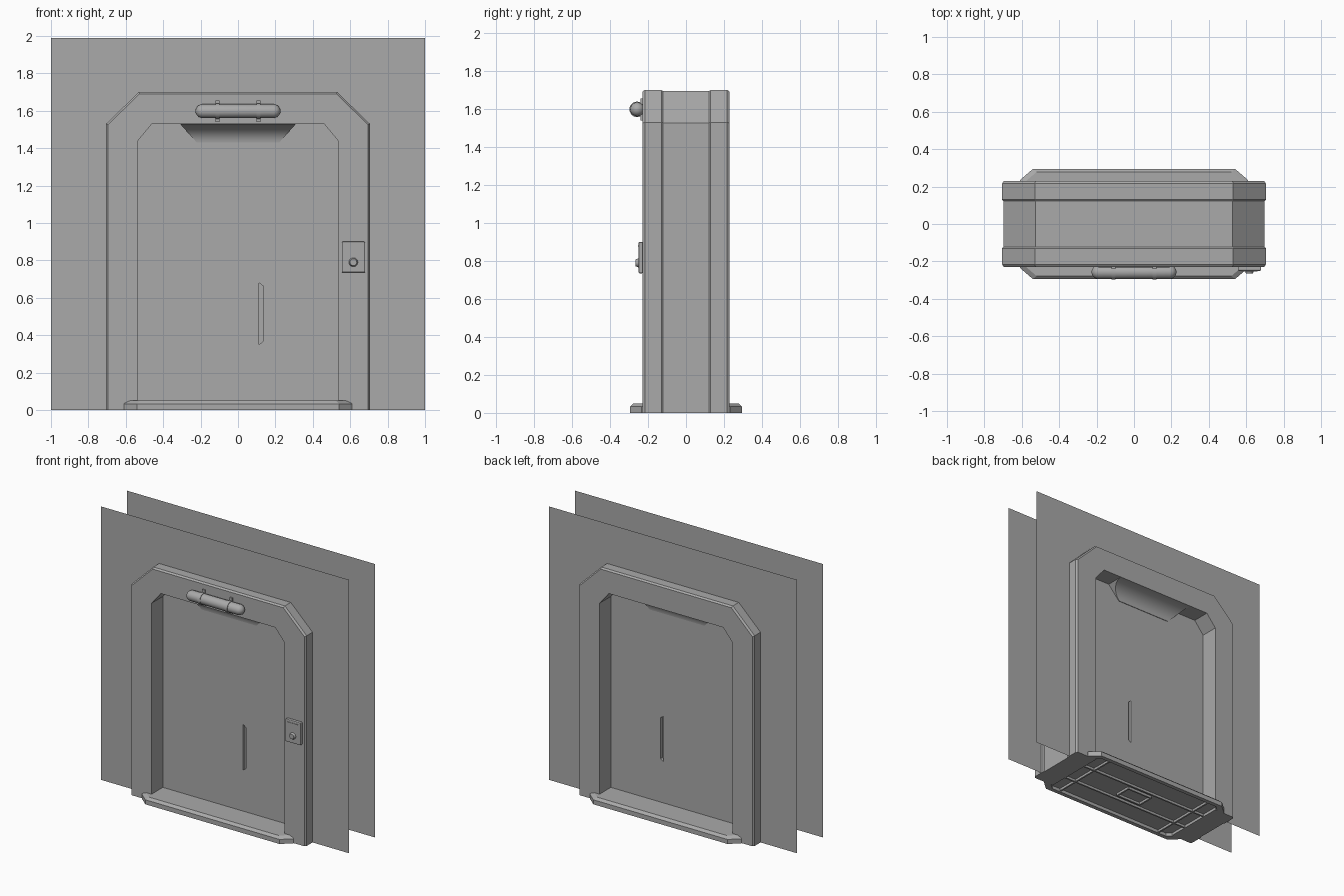
import bpy, bmesh, math
from mathutils import Matrix, Vector

cube = bpy.data.objects.get("Cube")
if cube:
    bpy.data.objects.remove(cube)

grey = bpy.data.materials.new("plain_grey")
grey.use_nodes = True
grey.diffuse_color = (0.4, 0.4, 0.4, 1)
grey.node_tree.nodes["Principled BSDF"].inputs["Base Color"].default_value = (0.4, 0.4, 0.4, 1)


def finish(name, bm, smooth=False, bevel=0):
    bmesh.ops.recalc_face_normals(bm, faces=bm.faces)
    mesh = bpy.data.meshes.new(name)
    bm.to_mesh(mesh)
    bm.free()
    mesh.materials.append(grey)
    obj = bpy.data.objects.new(name, mesh)
    bpy.context.collection.objects.link(obj)
    if bevel:
        mod = obj.modifiers.new("bevel", "BEVEL")
        mod.width, mod.segments = bevel, 2
    if smooth:
        bpy.ops.object.select_all(action="DESELECT")
        obj.select_set(True)
        bpy.context.view_layer.objects.active = obj
        bpy.ops.object.shade_smooth_by_angle(angle=math.radians(35))
    return obj


def loft(name, rings, smooth=False):
    """Skin closed rings of equal length and cap both ends."""
    bm = bmesh.new()
    rows = [[bm.verts.new(p) for p in ring] for ring in rings]
    n = len(rows[0])
    for a, b in zip(rows, rows[1:]):
        for i in range(n):
            j = (i + 1) % n
            bm.faces.new((a[i], a[j], b[j], b[i]))
    bm.faces.new(rows[0])
    bm.faces.new(rows[-1])
    return finish(name, bm, smooth)


def box(name, x, y, z, bevel=0):
    bm = bmesh.new()
    bmesh.ops.create_cube(bm, size=1)
    for v in bm.verts:
        v.co = [lo + (c + 0.5) * (hi - lo) for c, (lo, hi) in zip(v.co, (x, y, z))]
    return finish(name, bm, bevel=bevel)


def arch(half):
    """Mirror the right half of an outline to the left."""
    return half + [(-x, z) for x, z in reversed(half)]


outer = arch([(0.705, 0), (0.705, 1.53), (0.53, 1.70)])
inner = arch([(0.535, 0), (0.535, 1.44), (0.46, 1.53)])

# Door frame: one section swept over the arch, bevelled with a shallow central band
half = [(0, 0.13), (0, 0.217), (0.055, 0.23), (1, 0.23)]
section = [(0.035, 0.122)] + half
section = section + [(t, -y) for t, y in reversed(section)]
loft("door_frame", [[(o[0] + t * (i[0] - o[0]), y, o[1] + t * (i[1] - o[1]))
                     for t, y in section] for o, i in zip(outer, inner)])

# Wall sheets on both sides, open around the frame
for side, y in (("front", -0.15), ("back", 0.15)):
    bm = bmesh.new()
    opening = [((o[0] + i[0]) / 2, (o[1] + i[1]) / 2) for o, i in zip(outer, inner)]
    outline = [(-1, 0), (-1, 1.99), (1, 1.99), (1, 0)] + opening
    bm.faces.new([bm.verts.new((x, y, z)) for x, z in outline])
    finish(side + "_wall", bm)

# Door leaf with a slim grip recess on each face
door = box("door", (-0.56, 0.56), (-0.1, 0.1), (0.02, 1.55))
grip = [(0.112, 0.35), (0.112, 0.68), (0.135, 0.663), (0.135, 0.367)]
for side in (-1, 1):
    cutter = loft("grip_cutter", [[(x, side * y, z) for x, z in grip] for y in (0.08, 0.12)])
    mod = door.modifiers.new("grip", "BOOLEAN")
    mod.object, mod.operation, mod.solver = cutter, "DIFFERENCE", "EXACT"
    bpy.context.view_layer.objects.active = door
    bpy.ops.object.modifier_apply(modifier="grip")
    bpy.data.objects.remove(cutter)

# Overhead hood: concave cove on both sides, with sloping ends
cove = []
for k in range(9):
    a = math.radians(90) * k / 8
    cove.append((-0.229 + 0.125 * math.sin(a), 1.43 + 0.1 * math.cos(a)))
cove += [(-y, z) for y, z in reversed(cove)]
loft("hood", [[(s * (0.22 + 0.9 * (z - 1.43)), y, z) for y, z in cove] for s in (-1, 1)], True)

# Sill with chamfered corners, raised edge and hollow underside
def sill_ring(d, z):
    pts = [(0.61, 0.235), (0.54, 0.295)]
    quad = [(x - d, y - d) for x, y in pts]
    top = quad + [(-x, y) for x, y in reversed(quad)]
    return [(x, y, z) for x, y in top + [(-x, -y) for x, y in top]]


loft("sill", [sill_ring(0.035, 0.02), sill_ring(0.03, 0), sill_ring(0, 0),
              sill_ring(0, 0.033), sill_ring(0.018, 0.05)])

# Ribs below the sill
for s in (-1, 1):
    box("long_rib", (-0.58, 0.58), (s * 0.1 - 0.006, s * 0.1 + 0.006), (0.003, 0.03))
    box("cross_rib", (s * 0.44 - 0.006, s * 0.44 + 0.006), (-0.26, 0.26), (0.003, 0.03))
    box("centre_rib_side", (s * 0.1 - 0.006, s * 0.1 + 0.006), (-0.06, 0.06), (0.003, 0.03))
    box("centre_rib_end", (-0.1, 0.1), (s * 0.06 - 0.006, s * 0.06 + 0.006), (0.003, 0.03))

# Lamp above the door: capsule tube on a base with two clamps
def tube(name, stations, y, z, n=20):
    rings = [[(x, y + r * math.cos(2 * math.pi * k / n), z + r * math.sin(2 * math.pi * k / n))
              for k in range(n)] for x, r in stations]
    return loft(name, rings, True)


R = 0.037
cap = [(0.19 + R * math.sin(a), R * math.cos(a))
       for a in (math.radians(d) for d in (0, 20, 40, 60, 75, 85))]
tube("lamp", [(-x, r) for x, r in reversed(cap)] + cap, -0.257, 1.598)
box("lamp_base", (-0.19, 0.19), (-0.245, -0.225), (1.57, 1.626))
for s in (-1, 1):
    tube("lamp_clamp", [(s * 0.11 - 0.011, 0.041), (s * 0.11 + 0.011, 0.041)], -0.257, 1.598)
    box("clamp_foot", (s * 0.11 - 0.011, s * 0.11 + 0.011), (-0.24, -0.225), (1.54, 1.655))

# Control panel with slot and round button
box("control_panel", (0.555, 0.68), (-0.25, -0.225), (0.735, 0.9), 0.006)
box("panel_slot", (0.575, 0.66), (-0.253, -0.249), (0.876, 0.882))
bm = bmesh.new()
bmesh.ops.create_cone(bm, cap_ends=True, segments=20, radius1=0.026, radius2=0.018, depth=0.02,
                      matrix=Matrix.Translation(Vector((0.617, -0.255, 0.79)))
                      @ Matrix.Rotation(math.radians(90), 4, "X"))
finish("panel_button", bm, True)
